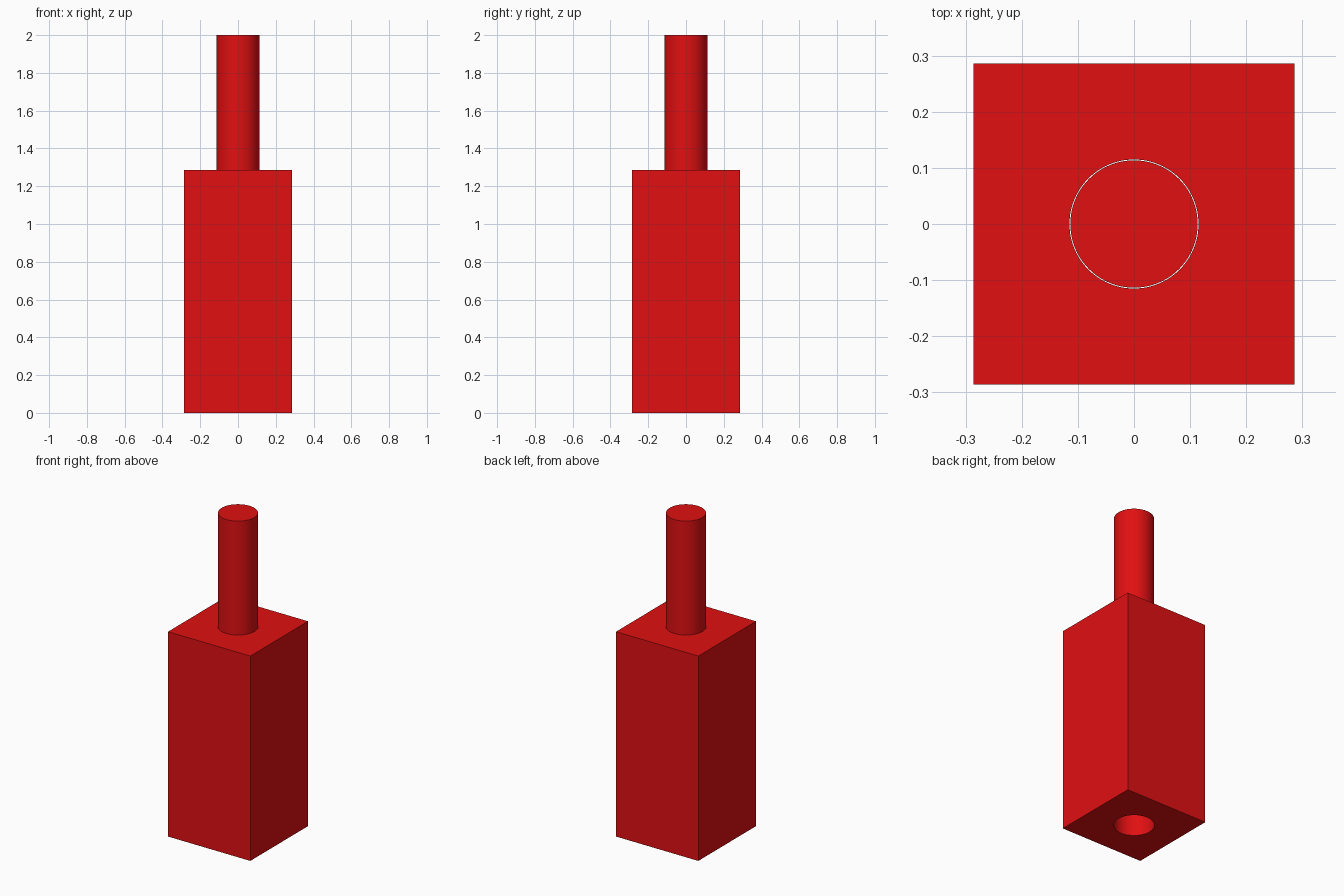
import bpy

if "Cube" in bpy.data.objects:
    bpy.data.objects.remove(bpy.data.objects["Cube"])

W, H, TOP = 0.5714, 1.2857, 2.0   # block width, block height, peg top
PEG_R, HOLE_R = 0.1135, 0.1150    # peg fits the bore with a hairline gap
PEG_BOTTOM = 0.7143               # leaves a socket as deep as the peg sticks out

red = bpy.data.materials.new("red")
red.diffuse_color = (0.75, 0.005, 0.006, 1)
red.use_nodes = True
red.node_tree.nodes["Principled BSDF"].inputs["Base Color"].default_value = red.diffuse_color


def cylinder(name, radius, z0, z1):
    bpy.ops.mesh.primitive_cylinder_add(
        vertices=96, radius=radius, depth=z1 - z0, location=(0, 0, (z0 + z1) / 2))
    ob = bpy.context.object
    ob.name = name
    ob.data.materials.append(red)
    bpy.ops.object.shade_smooth_by_angle()
    return ob


# Bore cutter
cutter = cylinder("bore_cutter", HOLE_R, -0.1, H + 0.1)

# Square block with a bore right through it
bpy.ops.mesh.primitive_cube_add(size=1, location=(0, 0, H / 2))
block = bpy.context.object
block.name = "block"
block.scale = (W, W, H)
bpy.ops.object.transform_apply(location=False, rotation=False, scale=True)
block.data.materials.append(red)
cut = block.modifiers.new("bore", 'BOOLEAN')
cut.operation = 'DIFFERENCE'
cut.solver = 'EXACT'
cut.object = cutter
bpy.ops.object.modifier_apply(modifier=cut.name)
bpy.data.objects.remove(cutter)
bpy.ops.object.shade_smooth_by_angle()

# Peg seated in the upper part of the bore
cylinder("peg", PEG_R, PEG_BOTTOM, TOP)
